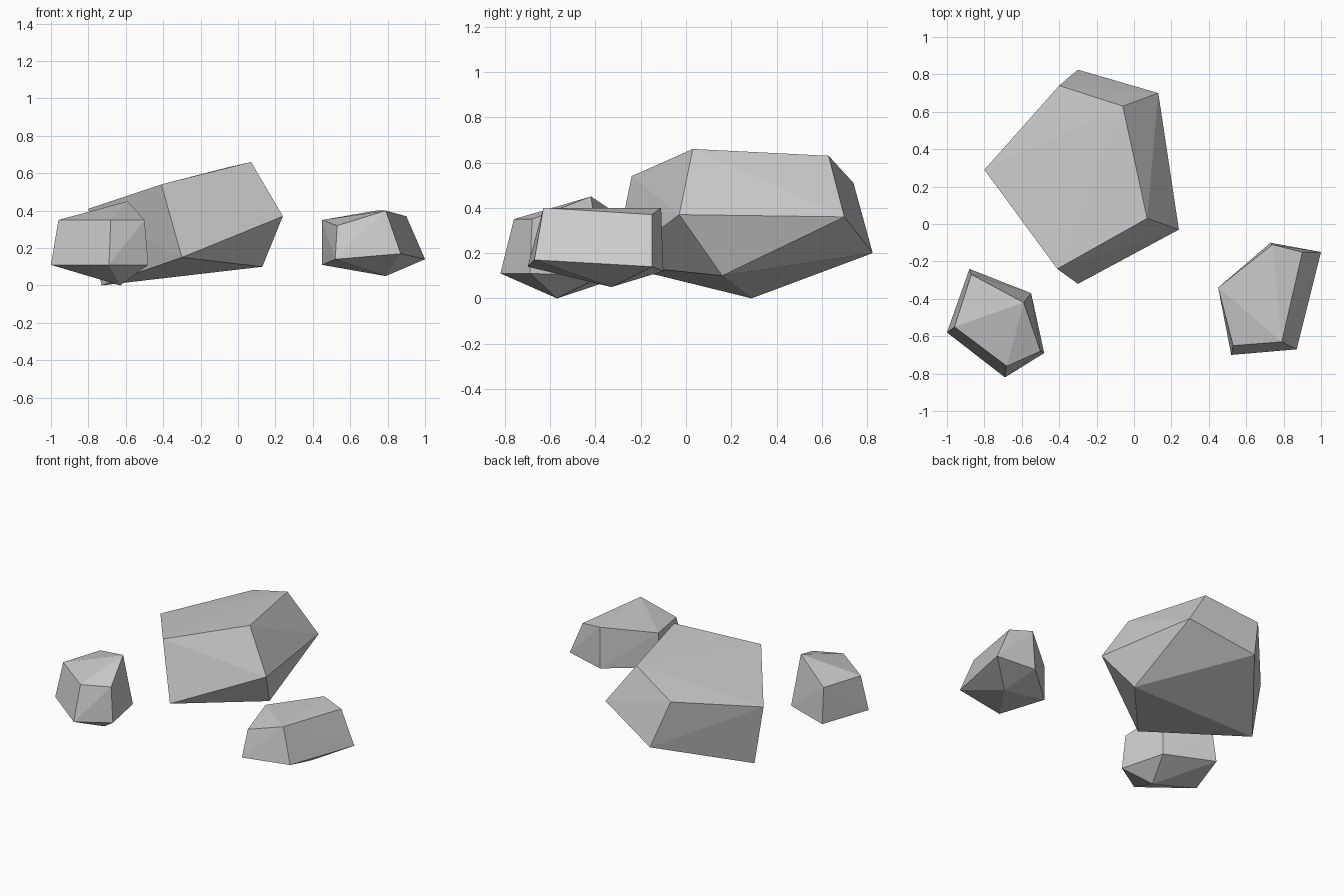
import bpy
import bmesh
import math

# Remove the default object
default_cube = bpy.data.objects.get("Cube")
if default_cube:
    bpy.data.objects.remove(default_cube, do_unlink=True)


def make_material(name, colour):
    material = bpy.data.materials.new(name)
    material.use_nodes = True
    material.diffuse_color = colour
    shader = next(node for node in material.node_tree.nodes
                  if node.type == "BSDF_PRINCIPLED")
    shader.inputs["Base Color"].default_value = colour
    shader.inputs["Roughness"].default_value = 0.9
    return material


def make_rock(name, crown, belly, base, material):
    """Wrap a faceted stone around its crown corners, belly corners and base points."""
    bm = bmesh.new()
    corners = [bm.verts.new(point) for point in crown + belly + base]
    hull = bmesh.ops.convex_hull(bm, input=corners)

    # Drop anything that ended up inside the hull
    loose = [vert for vert in bm.verts if not vert.link_faces]
    bmesh.ops.delete(bm, geom=loose, context="VERTS")

    # Merge almost coplanar triangles into the broad facets
    bmesh.ops.dissolve_limit(bm, angle_limit=math.radians(2),
                             verts=bm.verts[:], edges=bm.edges[:])
    bmesh.ops.recalc_face_normals(bm, faces=bm.faces[:])

    mesh = bpy.data.meshes.new(name)
    bm.to_mesh(mesh)
    bm.free()
    mesh.materials.append(material)
    rock = bpy.data.objects.new(name, mesh)
    bpy.context.collection.objects.link(rock)
    return rock


stone_grey = make_material("stone grey", (0.6, 0.6, 0.6, 1))

# Large boulder, with a slanted top
make_rock(
    "large_boulder",
    crown=[(-0.4, 0.74, 0.51), (-0.06, 0.63, 0.63), (0.07, 0.03, 0.66),
           (-0.41, -0.24, 0.54), (-0.8, 0.29, 0.41)],
    belly=[(-0.3, 0.825, 0.2), (0.13, 0.7, 0.36), (0.24, -0.03, 0.37),
           (-0.3, -0.32, 0.15)],
    base=[(0.13, 0.16, 0.1), (-0.73, 0.29, 0)],
    material=stone_grey,
)

# Small peaked rock on the right
make_rock(
    "peaked_rock",
    crown=[(-0.87, -0.27, 0.35), (-0.59, -0.42, 0.45), (-0.5, -0.68, 0.35),
           (-0.68, -0.76, 0.35), (-0.96, -0.55, 0.35)],
    belly=[(-0.88, -0.24, 0.11), (-0.55, -0.37, 0.1), (-0.48, -0.69, 0.11),
           (-0.69, -0.82, 0.11), (-1, -0.58, 0.11)],
    base=[(-0.63, -0.57, 0)],
    material=stone_grey,
)

# Small flat rock on the left
make_rock(
    "flat_rock",
    crown=[(0.74, -0.11, 0.4), (0.9, -0.15, 0.37), (0.79, -0.63, 0.4),
           (0.53, -0.65, 0.32), (0.45, -0.34, 0.35)],
    belly=[(0.73, -0.1, 0.12), (1, -0.15, 0.14), (0.87, -0.67, 0.17),
           (0.52, -0.7, 0.14), (0.45, -0.34, 0.11)],
    base=[(0.79, -0.33, 0.05)],
    material=stone_grey,
)
